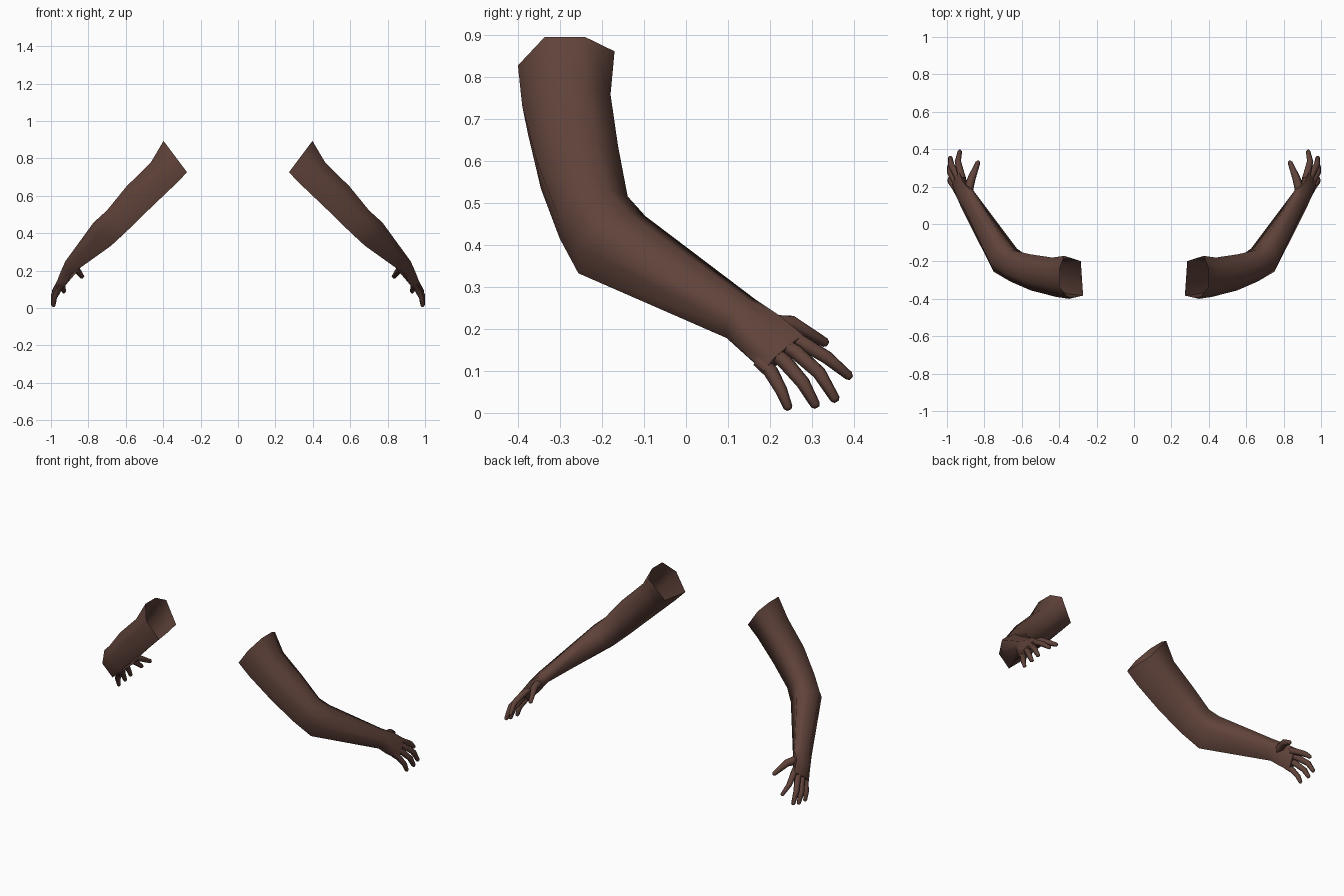
import bpy, bmesh, math
from mathutils import Vector

if "Cube" in bpy.data.objects:
    bpy.data.objects.remove(bpy.data.objects["Cube"])

skin = bpy.data.materials.new("dark_brown_skin")
skin.diffuse_color = (0.115, 0.055, 0.042, 1)
skin.use_nodes = True
skin.node_tree.nodes["Principled BSDF"].inputs["Base Color"].default_value = skin.diffuse_color

ARM_UP = (0.5, 0, 0.85)        # towards the outer side of the arm
HAND_UP = (0.86, -0.05, 0.5)   # towards the back of the hand

# Six-sided limb section (across, outward) and a regular one for fingers
LIMB = [(-.45, 1), (.4, 1), (1, .6), (.75, -.8), (-.85, -1), (-1, .2)]
ROUND = [(math.cos(a * math.pi / 3), math.sin(a * math.pi / 3)) for a in range(6)]


def loft(name, rings, profile):
    """Skin rings of (centre, axis, half across, half outward, up); mirror to the other side."""
    bm = bmesh.new()
    loops = []
    for c, axis, hs, hn, up in rings:
        d = Vector(axis).normalized()
        n = Vector(up)
        n = (n - d * n.dot(d)).normalized()
        s = n.cross(d)
        loops.append([bm.verts.new(Vector(c) + s * hs * u + n * hn * v) for u, v in profile])
    k = len(profile)
    for a, b in zip(loops, loops[1:]):
        for i in range(k):
            j = (i + 1) % k
            bm.faces.new((a[i], a[j], b[j], b[i]))
    bm.faces.new(loops[-1])    # closed far end, near end stays open
    bmesh.ops.recalc_face_normals(bm, faces=bm.faces)
    me = bpy.data.meshes.new(name)
    bm.to_mesh(me)
    bm.free()
    me.materials.append(skin)
    ob = bpy.data.objects.new(name, me)
    bpy.context.collection.objects.link(ob)
    ob.modifiers.new("mirror", 'MIRROR').use_mirror_merge = False
    bpy.ops.object.select_all(action='DESELECT')
    ob.select_set(True)
    bpy.context.view_layer.objects.active = ob
    bpy.ops.object.shade_smooth_by_angle(angle=math.radians(75))


def finger(name, points, radii):
    """Tapered tube through the joints with a small rounded tip."""
    pts = [Vector(p) for p in points]
    tip = (pts[-1] - pts[-2]).normalized()
    pts.append(pts[-1] + tip * radii[-1] * 0.6)
    radii = list(radii) + [radii[-1] * 0.55]
    rings = []
    for i, p in enumerate(pts):
        axis = pts[min(i + 1, len(pts) - 1)] - pts[max(i - 1, 0)]
        rings.append((p, axis, radii[i], radii[i], HAND_UP))
    loft(name, rings, ROUND)


# Arm from the open shoulder end through elbow and wrist to the knuckles
loft("arm", [
    ((.335, -.285, .81), (.8, 0, -.6), .115, .105, ARM_UP),
    ((.400, -.285, .72), (.68, .03, -.73), .105, .088, ARM_UP),
    ((.527, -.260, .595), (.65, .11, -.75), .097, .087, ARM_UP),
    ((.635, -.225, .475), (.63, .2, -.73), .085, .078, ARM_UP),
    ((.700, -.180, .41), (.58, .5, -.64), .090, .080, ARM_UP),
    ((.885, .130, .228), (.44, .785, -.43), .056, .038, ARM_UP),
    ((.918, .178, .185), (.4, .69, -.6), .062, .030, HAND_UP),
    ((.945, .232, .138), (.4, .69, -.6), .066, .021, HAND_UP),
], LIMB)

# Thumb and four fingers
finger("thumb", [(.892, .165, .212), (.866, .25, .213), (.834, .33, .168)], (.028, .021, .013))
R = (.020, .019, .017, .012)
finger("index_finger", [(.917, .24, .185), (.927, .275, .168), (.942, .335, .132), (.931, .388, .088)], R)
finger("middle_finger", [(.932, .225, .165), (.947, .26, .146), (.978, .317, .095), (.983, .355, .033)], R)
finger("ring_finger", [(.942, .205, .145), (.958, .235, .122), (.984, .278, .072), (.988, .308, .019)], R)
finger("little_finger", [(.945, .175, .125), (.96, .202, .098), (.982, .226, .055), (.986, .243, .013)],
       (.019, .018, .015, .011))
